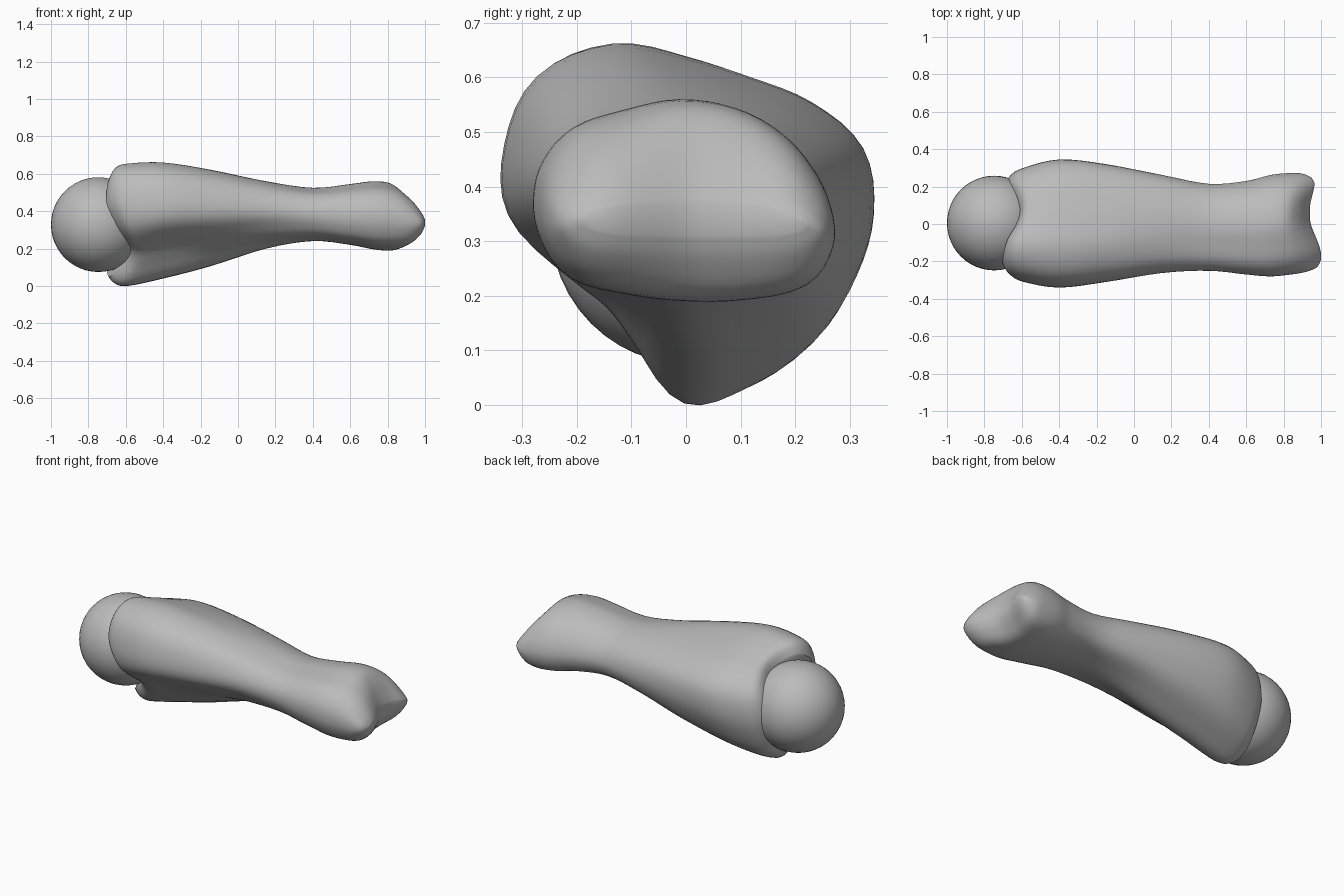
import bpy, bmesh, math

cube = bpy.data.objects.get("Cube")
if cube:
    bpy.data.objects.remove(cube, do_unlink=True)

grey = bpy.data.materials.new("bone grey")
grey.use_nodes = True
tone = (0.5, 0.5, 0.5, 1)
grey.diffuse_color = tone
grey.node_tree.nodes["Principled BSDF"].inputs["Base Color"].default_value = tone

SIDES, STEPS = 64, 4

# Radii in percent at even angles, counter-clockwise from the back (+y)
WIDE_END = [100, 102, 94, 88, 93, 109, 116, 108, 98, 76, 66, 75, 100, 99, 100, 98]
NARROW_END = [100, 95, 96, 99, 100, 97, 102, 101, 100, 103, 108, 100, 99, 106, 118, 110]
# How far the socket rim reaches along -x at the same angles
RIM = [69, 67, 63, 61, 63, 68, 70, 70, 65, 60, 58, 60, 68, 70, 69, 69]

# Shaft stations: x, front y, back y, bottom z, top z
STATIONS = [
    (-.70, -.22, .21, .05, .58),
    (-.67, -.27, .26, .015, .635),
    (-.60, -.31, .30, .0, .655),
    (-.40, -.34, .345, .04, .66),
    (-.15, -.31, .32, .105, .622),
    (.15, -.262, .262, .20, .56),
    (.40, -.25, .215, .24, .525),
    (.60, -.27, .23, .22, .545),
    (.73, -.28, .262, .195, .56),
    (.83, -.27, .272, .19, .545),
    (.90, -.255, .27, .21, .49),
    (.95, -.23, .25, .265, .415),
    (.97, -.19, .22, .31, .37),
]


def spline(a, b, c, d, t):
    return b + .5 * t * (c - a + t * (2*a - 5*b + 4*c - d + t * (3*(b - c) + d - a)))


def around(values, angle):
    n = len(values)
    u = angle / math.tau * n
    i = int(u)
    return spline(*(values[(i + k) % n] for k in (-1, 0, 1, 2)), u - i) / 100


def smoothstep(lo, hi, x):
    t = min(1, max(0, (x - lo) / (hi - lo)))
    return t * t * (3 - 2 * t)


def fit(values, lo, hi):
    a, b = min(values), max(values)
    return [lo + (v - a) / (b - a) * (hi - lo) for v in values]


def section(x, front, back, bottom, top):
    """One outline, with the rim and the saddle-shaped tip bent along x."""
    angles = [math.tau * i / SIDES for i in range(SIDES)]
    mix = smoothstep(-.4, .6, x)
    radii = [(1 - mix) * around(WIDE_END, a) + mix * around(NARROW_END, a) for a in angles]
    ys = fit([r * math.cos(a) for r, a in zip(radii, angles)], front, back)
    zs = fit([r * math.sin(a) for r, a in zip(radii, angles)], bottom, top)
    points = []
    for a, y, z in zip(angles, ys, zs):
        px = x
        if x < -.4:
            px = -.4 + (x + .4) / .3 * (around(RIM, a) - .4)
        saddle = -.03 + .06 * smoothstep(.04, -.17, y) + .025 * smoothstep(.08, .22, y)
        px += saddle * smoothstep(.75, .97, x)
        points.append((px, y, z))
    return points


def finish(obj):
    obj.data.materials.append(grey)
    bpy.ops.object.select_all(action='DESELECT')
    obj.select_set(True)
    bpy.context.view_layer.objects.active = obj
    bpy.ops.object.shade_smooth_by_angle(angle=math.radians(50))


# Shaft: splined sections bridged into one skin
outlines = []
last = len(STATIONS) - 1
for i in range(last):
    near = [STATIONS[min(last, max(0, i + k))] for k in (-1, 0, 1, 2)]
    for s in range(STEPS):
        outlines.append(section(*(spline(*c, s / STEPS) for c in zip(*near))))
outlines.append(section(*STATIONS[-1]))

# Hollow socket behind the ball
outlines.insert(0, [(-.61, y * .5, .33 + (z - .33) * .5) for x, y, z in outlines[0]])

bm = bmesh.new()
rings = [[bm.verts.new(p) for p in outline] for outline in outlines]
for a, b in zip(rings, rings[1:]):
    for i in range(SIDES):
        j = (i + 1) % SIDES
        bm.faces.new((a[i], a[j], b[j], b[i]))
bm.faces.new(rings[0])

# Tip: narrow cap closed across its height so the saddle is kept
tip = rings[-1]
half = SIDES // 2
for i in range(half):
    upper, upper_next = tip[i], tip[i + 1]
    lower, lower_next = tip[-i], tip[-i - 1]
    corners = list(dict.fromkeys((upper, upper_next, lower_next, lower)))
    bm.faces.new(corners)
bmesh.ops.recalc_face_normals(bm, faces=bm.faces)
mesh = bpy.data.meshes.new("bone_shaft")
bm.to_mesh(mesh)
bm.free()
shaft = bpy.data.objects.new("bone_shaft", mesh)
bpy.context.collection.objects.link(shaft)
finish(shaft)

# Ball joint
bpy.ops.mesh.primitive_uv_sphere_add(segments=48, ring_count=24, radius=.253,
                                     location=(-.747, .005, .328))
ball = bpy.context.object
ball.name = "ball_joint"
finish(ball)
